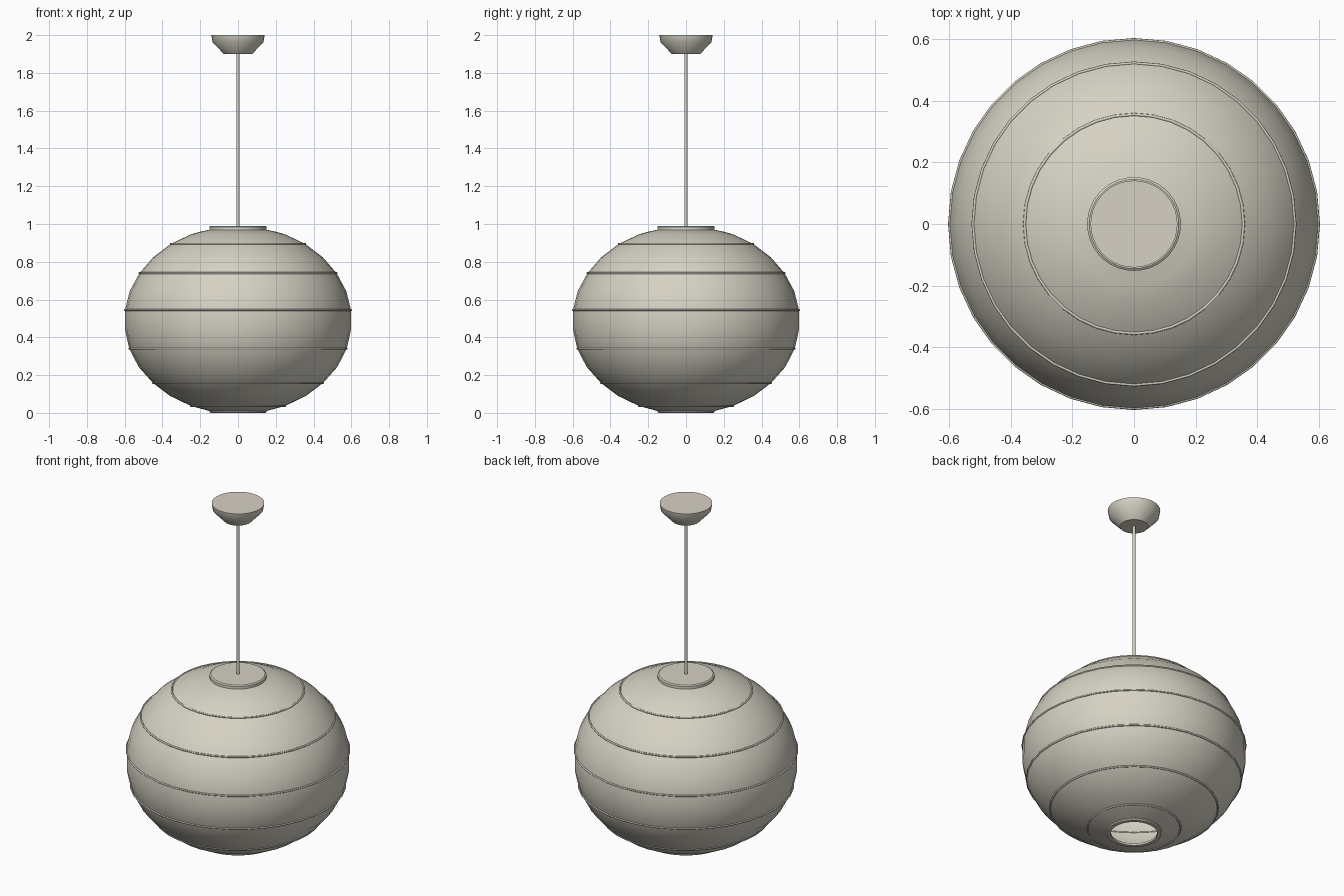
import bpy, math

if "Cube" in bpy.data.objects:
    bpy.data.objects.remove(bpy.data.objects["Cube"])

SEG = 36


def material(name, rgb):
    m = bpy.data.materials.new(name)
    m.diffuse_color = (*rgb, 1)
    m.use_nodes = True
    m.node_tree.nodes["Principled BSDF"].inputs["Base Color"].default_value = m.diffuse_color
    return m


cream = material("warm_cream", (0.67, 0.64, 0.55))


def lathe(name, profile, closed=False, seg=SEG, angle=30):
    """Spin (radius, z) points, listed bottom to top on the outside, round z."""
    verts, faces, rows = [], [], []
    for r, z in profile:
        if r == 0:
            rows.append([len(verts)] * seg)
            verts.append((0, 0, z))
        else:
            rows.append(list(range(len(verts), len(verts) + seg)))
            for i in range(seg):
                a = 2 * math.pi * i / seg
                verts.append((r * math.cos(a), r * math.sin(a), z))
    pairs = list(zip(rows, rows[1:]))
    if closed:
        pairs.append((rows[-1], rows[0]))
    for lo, hi in pairs:
        for i in range(seg):
            j = (i + 1) % seg
            quad = [lo[i], lo[j], hi[j], hi[i]]
            faces.append(list(dict.fromkeys(quad)))
    mesh = bpy.data.meshes.new(name)
    mesh.from_pydata(verts, [], faces)
    mesh.materials.append(cream)
    ob = bpy.data.objects.new(name, mesh)
    bpy.context.collection.objects.link(ob)
    bpy.ops.object.select_all(action='DESELECT')
    ob.select_set(True)
    bpy.context.view_layer.objects.active = ob
    bpy.ops.object.shade_smooth_by_angle(angle=math.radians(angle))
    return ob


# Lantern shade: open at the bottom, flat on top
shade = [(0.14, 0.007), (0.25, 0.037), (0.36, 0.09), (0.45, 0.158), (0.525, 0.242),
         (0.576, 0.34), (0.598, 0.44), (0.598, 0.545), (0.573, 0.645), (0.522, 0.74),
         (0.448, 0.825), (0.355, 0.895), (0.25, 0.945), (0.205, 0.958), (0.14, 0.972)]
lathe("lantern_shade", shade)

# Thin ribs round the shade, one at every second profile point
for n, k in enumerate(range(1, 12, 2)):
    r, z = shade[k]
    t = 0.005
    ring = [(r + t * math.cos(a), z + t * math.sin(a))
            for a in (math.tau * i / 8 for i in range(8))]
    lathe(f"shade_rib_{n + 1}", ring, closed=True, angle=60)

# Rim of the bottom opening
lathe("bottom_rim", [(0.125, 0.0), (0.145, 0.0), (0.15, 0.006), (0.15, 0.012),
                     (0.125, 0.012)], closed=True)

# Cap on the shade
lathe("top_cap", [(0, 0.965), (0.152, 0.965), (0.152, 0.985), (0.145, 0.99), (0, 0.99)])

# Hanging rod
lathe("hanging_rod", [(0, 0.97), (0.008, 0.97), (0.008, 1.91), (0, 1.91)], seg=16)

# Ceiling mount
lathe("ceiling_mount", [(0, 1.9), (0.075, 1.9), (0.135, 1.963), (0.141, 2.0), (0, 2.0)],
      angle=35)
